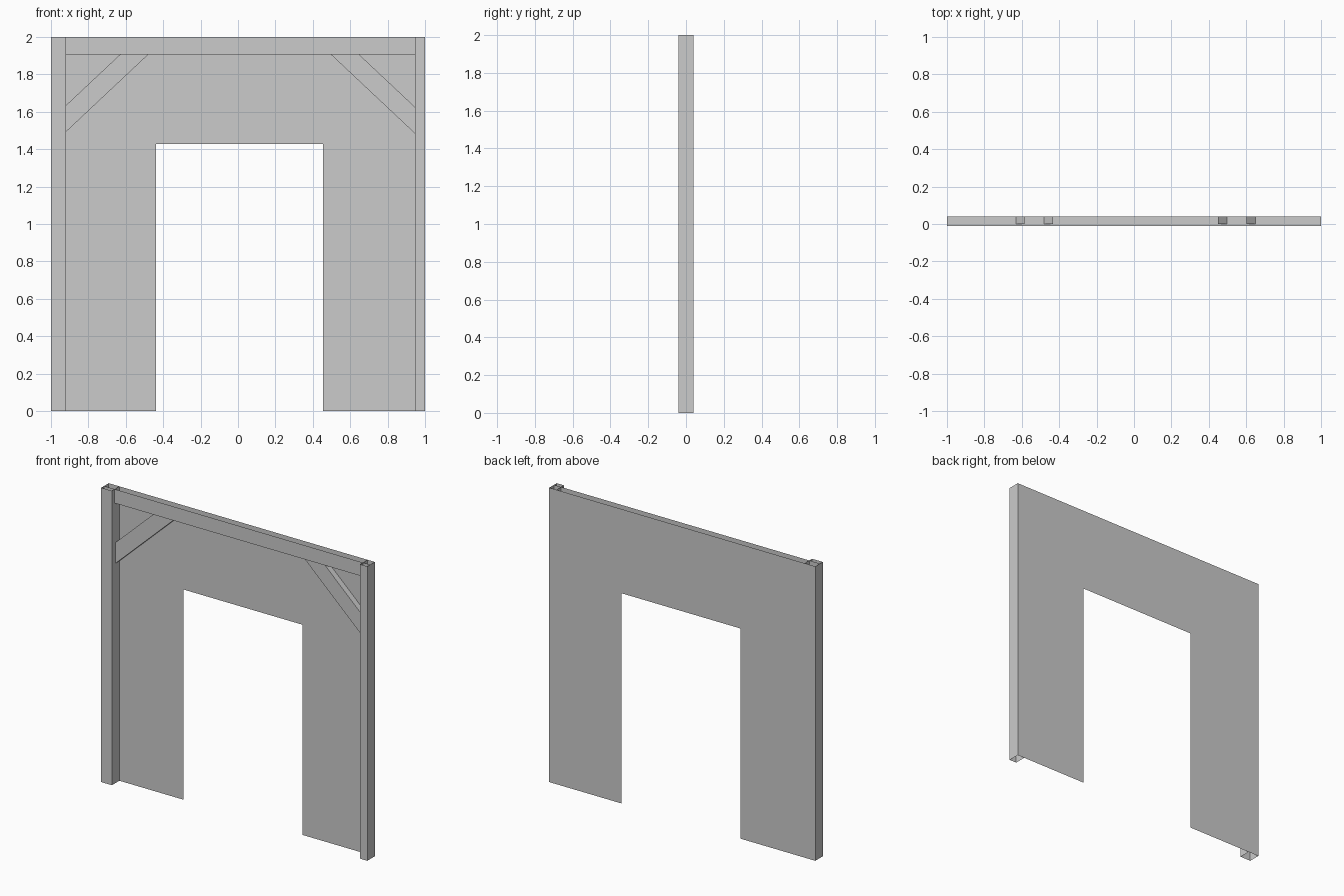
import bpy

if "Cube" in bpy.data.objects:
    bpy.data.objects.remove(bpy.data.objects["Cube"])

BACK, FRONT = 0.04, -0.04
BEAM_Y, BRACE_Y = -0.01, 0.0


def make(name, verts, faces):
    mesh = bpy.data.meshes.new(name)
    mesh.from_pydata(verts, [], faces)
    mesh.update()
    obj = bpy.data.objects.new(name, mesh)
    bpy.context.collection.objects.link(obj)
    return obj


def strip(name, base, lift):
    """Sweep an open path of points along the vector lift."""
    n = len(base)
    top = [tuple(a + b for a, b in zip(p, lift)) for p in base]
    return make(name, base + top,
                [(i, i + 1, n + i + 1, n + i) for i in range(n - 1)])


# Thin back wall sheet with the doorway cut out
outline = [(-1, 0), (-0.438, 0), (-0.438, 1.428), (0.455, 1.428),
           (0.455, 0), (1, 0), (1, 2), (-1, 2)]
make("wall_panel", [(x, BACK, z) for x, z in outline], [tuple(range(8))])

# Hollow corner posts, closed at the back by the wall
for name, x0, x1 in (("left_post", -1, -0.92), ("right_post", 0.946, 1)):
    strip(name, [(x0, BACK, 0), (x0, FRONT, 0), (x1, FRONT, 0), (x1, BACK, 0)],
          (0, 0, 2))

# Top beam: front and underside, open above
strip("top_beam", [(-1, BEAM_Y, 2), (-1, BEAM_Y, 1.905), (-1, BACK, 1.905)],
      (2, 0, 0))

# Diagonal braces running from inside the posts up into the beam
for name, side, cx, end in (("left_brace", -1, 0.0, 0.96),
                            ("right_brace", 1, 0.017, 0.975)):
    def edge(x_beam):
        slope = 0.94
        x_top = x_beam - 0.045 / slope
        return [(x_top, 1.95), (end, 1.905 - (end - x_beam) * slope)]
    a, b = edge(0.632 + cx)
    c, d = edge(0.481 + cx)
    pts = [(side * x, y, z) for y in (BRACE_Y, BACK) for x, z in (a, b, d, c)]
    make(name, pts, [(0, 1, 2, 3), (0, 1, 5, 4), (2, 3, 7, 6)])
